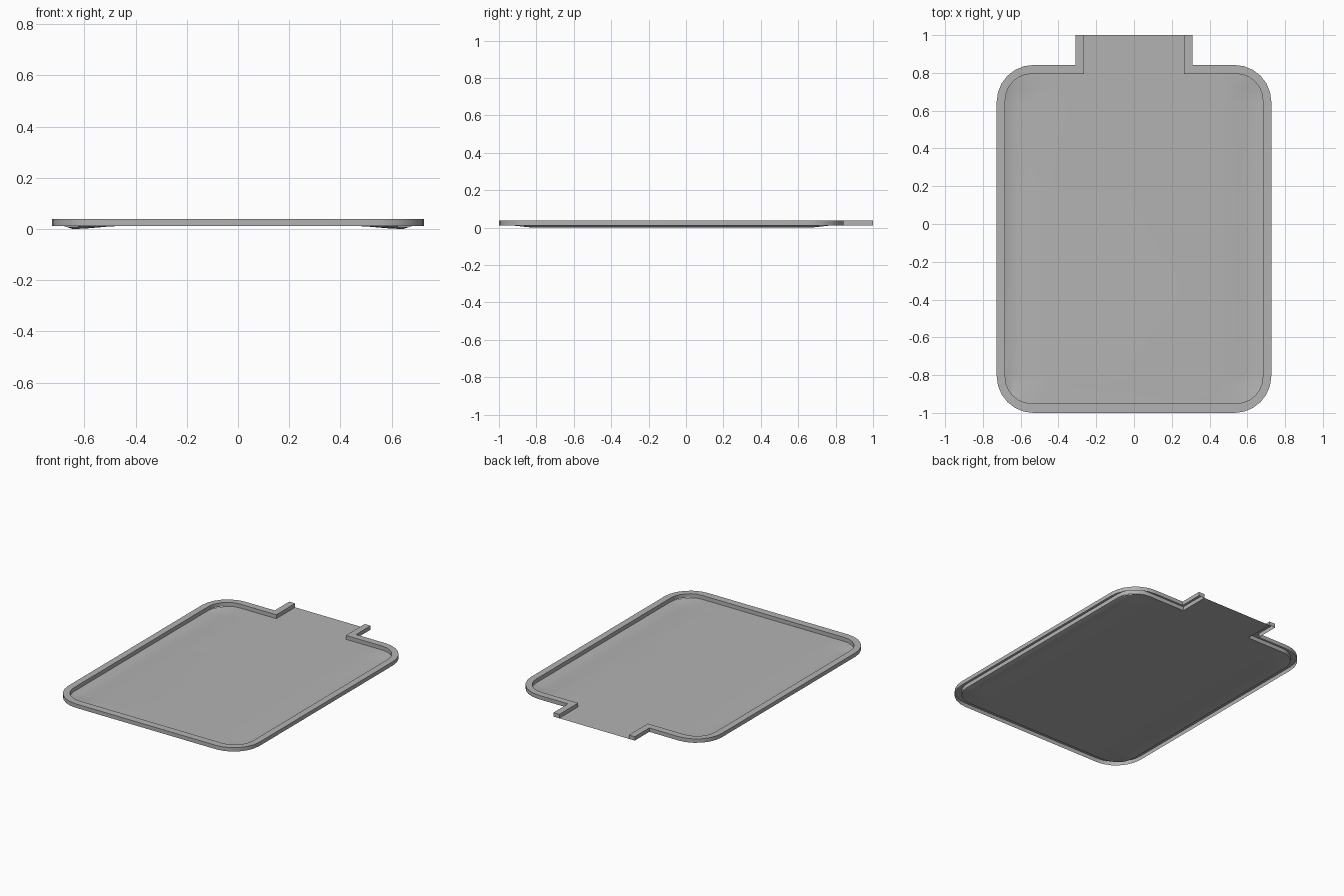
import bpy, bmesh
from math import sin, cos, pi

cube = bpy.data.objects.get("Cube")
if cube:
    bpy.data.objects.remove(cube)

RIM_LOW, RIM_TOP = 0.012, 0.039
CORNER_STEPS = 6

grey = bpy.data.materials.new("plain grey")
grey.use_nodes = True
grey.diffuse_color = (0.45, 0.45, 0.45, 1)
grey.node_tree.nodes["Principled BSDF"].inputs["Base Color"].default_value = (0.45, 0.45, 0.45, 1)


def outline(neck, side, back, front, radius):
    """Open path around the tray, from one side of the neck to the other."""
    half = [(neck, 1.0), (neck, back)]
    for cy, start in ((back - radius, pi / 2), (front + radius, 0)):
        for i in range(CORNER_STEPS + 1):
            a = start - i * pi / 2 / CORNER_STEPS
            half.append((side - radius + radius * cos(a), cy + radius * sin(a)))
    return half + [(-x, y) for x, y in reversed(half)]


def finish(name, bm):
    mesh = bpy.data.meshes.new(name)
    bm.to_mesh(mesh)
    bm.free()
    mesh.materials.append(grey)
    obj = bpy.data.objects.new(name, mesh)
    bpy.context.collection.objects.link(obj)
    bpy.ops.object.select_all(action='DESELECT')
    obj.select_set(True)
    bpy.context.view_layer.objects.active = obj
    bpy.ops.object.shade_smooth_by_angle(angle=pi / 6)


outer = outline(0.31, 0.727, 0.842, -1.0, 0.195)
inner = outline(0.265, 0.682, 0.795, -0.95, 0.14)

# Raised rim: outer wall, flat top and inner wall, open underneath
bm = bmesh.new()
rows = [[bm.verts.new((x, y, z)) for x, y in path]
        for path, z in ((outer, RIM_LOW), (outer, RIM_TOP), (inner, RIM_TOP), (inner, RIM_LOW))]
for a, b in zip(rows, rows[1:]):
    for i in range(len(a) - 1):
        bm.faces.new((a[i], b[i], b[i + 1], a[i + 1]))
for end in (0, -1):
    bm.faces.new([row[end] for row in rows])
bmesh.ops.recalc_face_normals(bm, faces=bm.faces)
top = next(f for f in bm.faces if abs(f.normal.z) > 0.9)
if top.normal.z < 0:
    bmesh.ops.reverse_faces(bm, faces=bm.faces)
finish("rim", bm)


def ramp(v, low, high):
    t = min(max((v - low) / (high - low), 0), 1)
    return t * t * (3 - 2 * t)


# Floor sheet with a shallow channel pressed down along each long side
bm = bmesh.new()
floor = bm.faces.new([bm.verts.new((x, y, RIM_LOW)) for x, y in inner])
floor.normal_update()
if floor.normal.z < 0:
    floor.normal_flip()
bmesh.ops.triangulate(bm, faces=[floor])
cuts = [((s * x, 0, 0), (1, 0, 0)) for x in (0.45, 0.5, 0.55, 0.6, 0.645) for s in (-1, 1)]
cuts += [((0, y, 0), (0, 1, 0)) for y in (-0.9, -0.85, -0.8, -0.3, 0.2, 0.65, 0.7, 0.75)]
for point, normal in cuts:
    bmesh.ops.bisect_plane(bm, geom=bm.verts[:] + bm.edges[:] + bm.faces[:],
                           plane_co=point, plane_no=normal)
for v in bm.verts:
    x, y = abs(v.co.x), v.co.y
    across = ramp(x, 0.45, 0.645) * (1 - ramp(x, 0.645, 0.682))
    along = ramp(y, -0.95, -0.8) * (1 - ramp(y, 0.65, 0.795))
    v.co.z -= RIM_LOW * across * along
finish("floor", bm)
